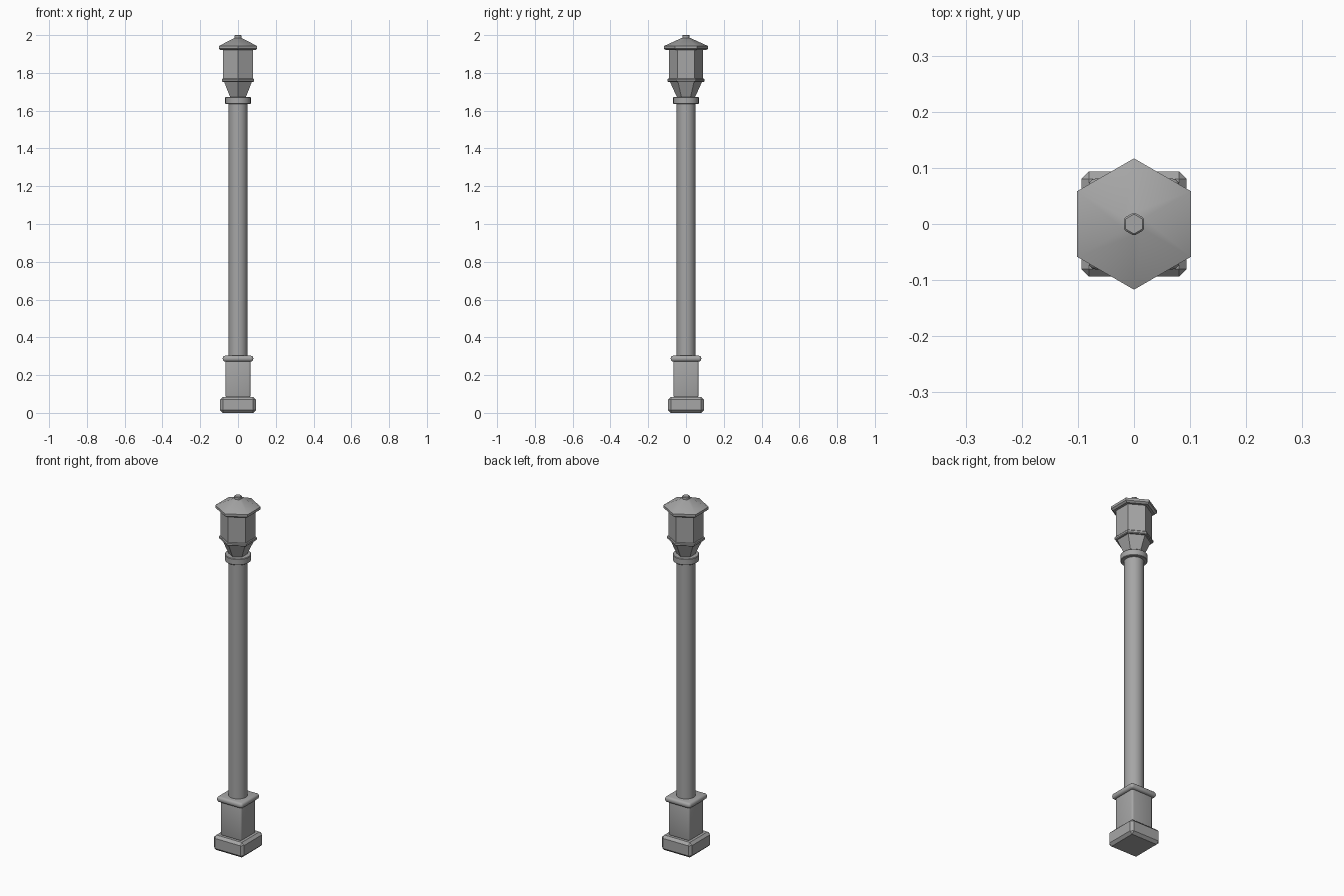
import bpy, bmesh, math

cube = bpy.data.objects.get("Cube")
if cube:
    bpy.data.objects.remove(cube, do_unlink=True)

GREY = (0.38, 0.38, 0.38, 1.0)
metal = bpy.data.materials.new("grey metal")
metal.use_nodes = True
metal.diffuse_color = GREY
shader = next(n for n in metal.node_tree.nodes if n.type == 'BSDF_PRINCIPLED')
shader.inputs["Base Color"].default_value = GREY
shader.inputs["Roughness"].default_value = 0.7


def finish(obj, bevel=0.0, segments=1):
    """Assign the material, smooth shallow edges and add an optional bevel."""
    obj.data.materials.append(metal)
    bpy.ops.object.select_all(action='DESELECT')
    obj.select_set(True)
    bpy.context.view_layer.objects.active = obj
    if bevel:
        mod = obj.modifiers.new("Bevel", 'BEVEL')
        mod.width = bevel
        mod.segments = segments
        bpy.ops.object.modifier_apply(modifier=mod.name)
    bpy.ops.object.shade_smooth_by_angle(angle=math.radians(32))


def stack(name, sides, rings, bevel=0.0):
    """Closed upright solid through (radius, height) rings, one corner on +y."""
    bm = bmesh.new()
    loops = []
    for r, z in rings:
        angles = [math.pi / 2 + math.tau * i / sides for i in range(sides)]
        loops.append([bm.verts.new((r * math.cos(a), r * math.sin(a), z)) for a in angles])
    for low, high in zip(loops, loops[1:]):
        for i in range(sides):
            j = (i + 1) % sides
            bm.faces.new((low[i], low[j], high[j], high[i]))
    bm.faces.new(loops[0][::-1])
    bm.faces.new(loops[-1])
    mesh = bpy.data.meshes.new(name)
    bm.to_mesh(mesh)
    bm.free()
    obj = bpy.data.objects.new(name, mesh)
    bpy.context.collection.objects.link(obj)
    finish(obj, bevel)


def block(name, half, z0, z1, bevel, segments):
    """Square bevelled block between two heights."""
    bpy.ops.mesh.primitive_cube_add(size=1, location=(0, 0, (z0 + z1) / 2))
    obj = bpy.context.object
    obj.name = name
    obj.scale = (half * 2, half * 2, z1 - z0)
    bpy.ops.object.transform_apply(location=False, rotation=False, scale=True)
    finish(obj, bevel, segments)


# Square foot
block("foot", 0.094, 0.0, 0.085, 0.014, 1)
block("pedestal", 0.066, 0.08, 0.285, 0.01, 3)
block("pedestal_cap", 0.081, 0.272, 0.303, 0.013, 3)

# Round post and collar
stack("post", 24, [(0.05, 0.29), (0.05, 1.65)])
stack("collar", 24, [(0.068, 1.636), (0.068, 1.672)], 0.003)

# Six-sided lantern
stack("lantern_neck", 6, [(0.045, 1.665), (0.086, 1.755)])
stack("lantern_rim", 6, [(0.094, 1.752), (0.098, 1.756), (0.098, 1.766), (0.094, 1.77)])
stack("lantern_body", 6, [(0.091, 1.765), (0.091, 1.925)])
stack("roof", 6, [(0.106, 1.92), (0.117, 1.928), (0.117, 1.942), (0.02, 1.986)])
stack("finial", 6, [(0.021, 1.98), (0.021, 2.0)], 0.003)
